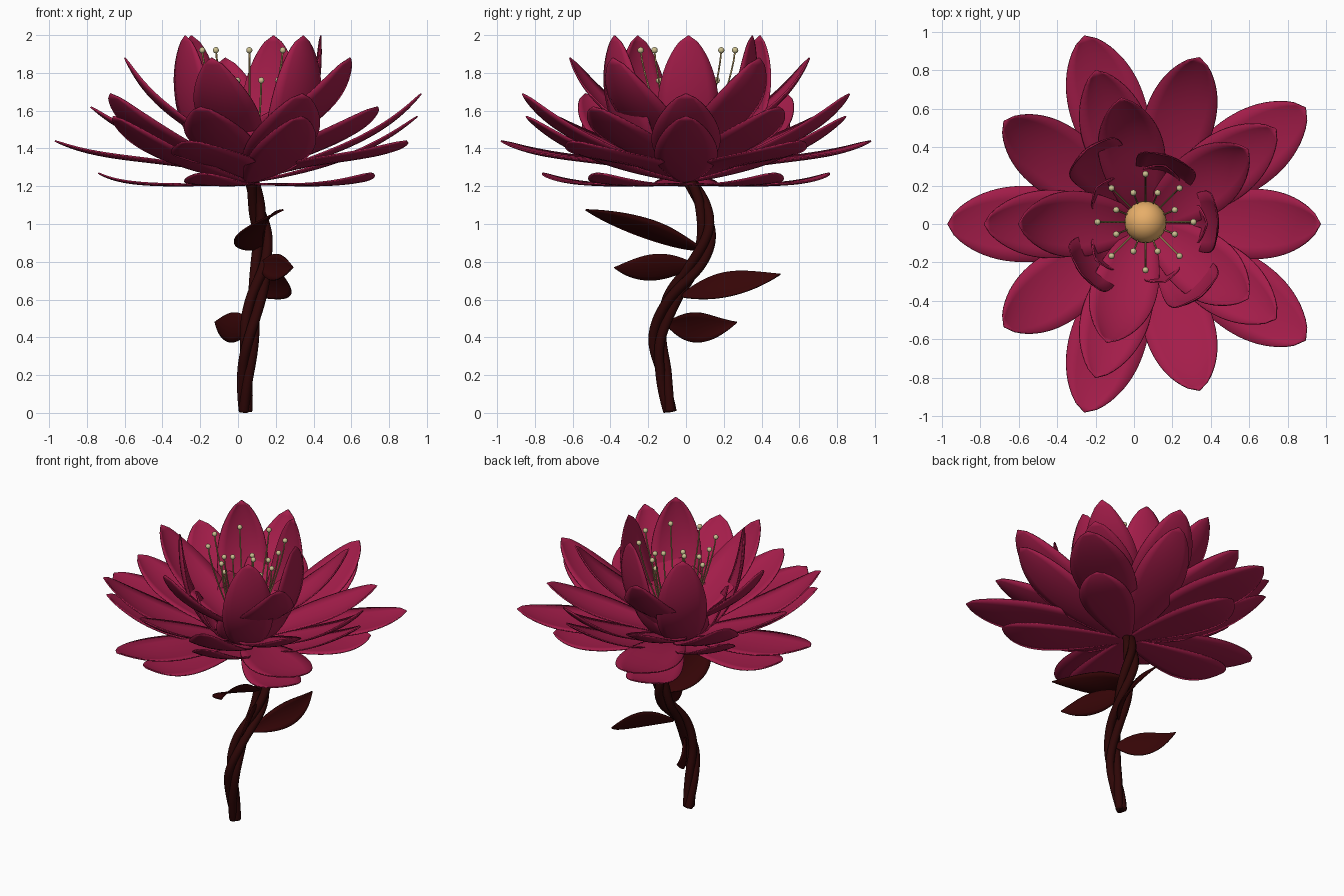
import bpy, bmesh, math
from mathutils import Vector, Matrix
from mathutils.geometry import interpolate_bezier

cube = bpy.data.objects.get("Cube")
if cube:
    bpy.data.objects.remove(cube, do_unlink=True)

CENTRE = Vector((0.06, 0, 0))


def material(name, rgb):
    m = bpy.data.materials.new(name)
    m.use_nodes = True
    m.diffuse_color = (*rgb, 1)
    bsdf = next(n for n in m.node_tree.nodes if n.type == 'BSDF_PRINCIPLED')
    bsdf.inputs["Base Color"].default_value = (*rgb, 1)
    bsdf.inputs["Roughness"].default_value = 0.6
    return m


PETAL = material("crimson_petal", (0.37, 0.012, 0.068))
STEM = material("dark_stem", (0.028, 0.002, 0.002))
LEAF = material("dark_red_leaf", (0.036, 0.0015, 0.002))
DOME = material("golden_centre", (0.85, 0.45, 0.15))
FILAMENT = material("olive_filament", (0.43, 0.3, 0.12))
ANTHER = material("pale_anther", (0.6, 0.53, 0.28))


def to_mesh(name, bm, mat):
    bmesh.ops.recalc_face_normals(bm, faces=bm.faces)
    me = bpy.data.meshes.new(name)
    bm.to_mesh(me)
    bm.free()
    me.materials.append(mat)
    for p in me.polygons:
        p.use_smooth = True
    return me


def add_object(name, me):
    ob = bpy.data.objects.new(name, me)
    bpy.context.collection.objects.link(ob)
    return ob


def skin(bm, rows, closed):
    """Join neighbouring rows of points with quads."""
    grid = [[bm.verts.new(p) for p in row] for row in rows]
    count = len(grid[0])
    for a, b in zip(grid, grid[1:]):
        for j in range(count if closed else count - 1):
            k = (j + 1) % count
            bm.faces.new((a[j], a[k], b[k], b[j]))
    return grid


def blade(name, controls, side, width, cup, mat, skew=1.3, blunt=0.62):
    """Petal or leaf: a cupped sheet along a curve, narrow at both ends."""
    n, m = 28, 6
    spine = interpolate_bezier(*[Vector(c) for c in controls], n + 1)
    side = Vector(side).normalized()
    rows = []
    for i, p in enumerate(spine):
        u = i / n
        tangent = (spine[min(i + 1, n)] - spine[max(i - 1, 0)]).normalized()
        across = (side - tangent * side.dot(tangent)).normalized()
        up = tangent.cross(across)
        w = width * (max(0, math.sin(math.pi * u ** skew)) ** blunt + 0.1 * (1 - u))
        w = max(w, 0.002)
        rows.append([p + across * w * v + up * cup * w * v * v
                     for v in (2 * j / m - 1 for j in range(m + 1))])
    bm = bmesh.new()
    skin(bm, rows, False)
    return to_mesh(name, bm, mat)


def thicken(ob, thickness):
    mod = ob.modifiers.new("thickness", 'SOLIDIFY')
    mod.thickness = thickness
    mod.offset = 0


def tube(bm, path, radii, sides):
    rows = []
    for i, p in enumerate(path):
        t = (path[min(i + 1, len(path) - 1)] - path[max(i - 1, 0)]).normalized()
        a = t.cross(Vector((0, 1, 0.01))).normalized()
        b = t.cross(a)
        angles = [2 * math.pi * k / sides for k in range(sides)]
        rows.append([p + (a * math.cos(q) + b * math.sin(q)) * radii[i] for q in angles])
    grid = skin(bm, rows, True)
    bm.faces.new(grid[0])
    bm.faces.new(grid[-1])


# Petal rings: (angle, reach) of each petal, half width, cup, side profile (radius, height)
even = [(72 * k, 1) for k in range(5)]
odd = [(72 * k + 36, 1) for k in range(5)]
tall = [(36, 1), (101, 1.01), (180, 1), (252, 0.98), (324, 1)]
inner = [(2, 0.84), (70, 0.83), (128, 1.1), (217, 0.94), (307, 1.05)]
rings = [
    (odd, 0.16, 0.06, ((0, 1.21), (0.35, 1.205), (0.66, 1.18), (0.8, 1.27))),
    (odd, 0.19, 0.10, ((0, 1.22), (0.4, 1.36), (0.75, 1.3), (1.03, 1.44))),
    (even, 0.16, 0.12, ((0, 1.22), (0.35, 1.27), (0.65, 1.36), (0.89, 1.57))),
    (even, 0.175, 0.14, ((0, 1.23), (0.35, 1.34), (0.7, 1.42), (0.91, 1.69))),
    (odd, 0.17, 0.18, ((0, 1.23), (0.3, 1.38), (0.6, 1.4), (0.84, 1.62))),
    (tall, 0.165, 0.22, ((0, 1.23), (0.2, 1.5), (0.5, 1.52), (0.66, 1.88))),
    (inner, 0.155, 0.2, ((0, 1.22), (0.39, 1.32), (0.47, 1.7), (0.45, 1.997))),
    (even, 0.12, 0.2, ((0, 1.22), (0.2, 1.25), (0.28, 1.4), (0.32, 1.59))),
]
for r, (layout, width, cup, profile) in enumerate(rings, 1):
    mesh = blade(f"petal_ring_{r}", [(x, 0, z) for x, z in profile],
                 (0, 1, 0), width, cup, PETAL)
    for k, (angle, reach) in enumerate(layout, 1):
        petal = add_object(f"petal_{r}_{k}", mesh)
        petal.location = CENTRE
        petal.rotation_euler.z = math.radians(angle)
        petal.scale.x = reach
        thicken(petal, 0.008)

# Golden centre
bm = bmesh.new()
bmesh.ops.create_uvsphere(bm, u_segments=24, v_segments=14, radius=0.11)
bmesh.ops.translate(bm, verts=bm.verts, vec=CENTRE + Vector((0, 0.01, 1.4)))
add_object("flower_centre", to_mesh("flower_centre", bm, DOME))

# Stamens: a tall outer ring and a shorter inner ring
filaments, anthers = bmesh.new(), bmesh.new()
for radius, height, turn in ((0.25, 1.92, 0), (0.165, 1.76, 0.5)):
    for k in range(8):
        q = (k + turn) * math.pi / 4
        out = Vector((math.cos(q), math.sin(q), 0))
        pts = [(0.09, 1.38), (0.13, 1.5), (radius * 0.95, height - 0.15), (radius, height)]
        path = interpolate_bezier(*[CENTRE + out * d + Vector((0, 0.01, z)) for d, z in pts], 10)
        tube(filaments, path, [0.005] * 10, 6)
        bmesh.ops.create_uvsphere(anthers, u_segments=10, v_segments=6, radius=0.017,
                                  matrix=Matrix.Translation(path[-1]))
add_object("stamen_filaments", to_mesh("stamen_filaments", filaments, FILAMENT))
add_object("stamen_anthers", to_mesh("stamen_anthers", anthers, ANTHER))

# Stem: strands twisted round a winding path
points = [Vector(p) for p in (
    (0.037, -0.085, 0.008), (0.042, -0.12, 0.2), (0.06, -0.145, 0.4), (0.09, -0.08, 0.6),
    (0.125, 0.05, 0.78), (0.125, 0.11, 0.95), (0.1, 0.085, 1.1), (0.07, 0.015, 1.24))]
path = []
for i in range(len(points) - 1):
    a, b = points[i], points[i + 1]
    before = (b - points[max(i - 1, 0)]) / 6
    after = (points[min(i + 2, len(points) - 1)] - a) / 6
    path += interpolate_bezier(a, a + before, b - after, b, 11)[:-1]
path.append(points[-1])
bm = bmesh.new()
for strand in range(3):
    line, radii = [], []
    for i, p in enumerate(path):
        u = i / (len(path) - 1)
        q = strand * math.tau / 3 + u * 9
        spread = 0.011 + 0.022 * math.sin(math.pi * u)
        line.append(p + Vector((math.cos(q), math.sin(q), 0)) * spread)
        radii.append(0.027)
    tube(bm, line, radii, 10)
add_object("stem", to_mesh("stem", bm, STEM))

# Leaves: curve, side direction, half width
leaves = {
    "upper_front_leaf": (((0.12, 0.08, 0.87), (0.02, -0.08, 0.9), (0.08, -0.3, 1.0),
                          (0.24, -0.53, 1.075)), (0.85, 0, 0.5), 0.095),
    "middle_front_leaf": (((0.12, 0.04, 0.78), (0.18, -0.1, 0.78), (0.24, -0.25, 0.75),
                           (0.29, -0.38, 0.77)), (0.3, 0, 1), 0.068),
    "middle_back_leaf": (((0.11, -0.02, 0.62), (0.22, 0.15, 0.67), (0.26, 0.3, 0.68),
                          (0.23, 0.5, 0.735)), (-0.5, 0, 0.85), 0.072),
    "lower_back_leaf": (((0.07, -0.1, 0.47), (0, 0, 0.46), (-0.1, 0.1, 0.43),
                         (-0.12, 0.27, 0.48)), (0, 0.1, 1), 0.075),
}
for name, (controls, side, width) in leaves.items():
    leaf = add_object(name, blade(name, controls, side, width, 0.2, LEAF, 0.95, 0.9))
    thicken(leaf, 0.008)
